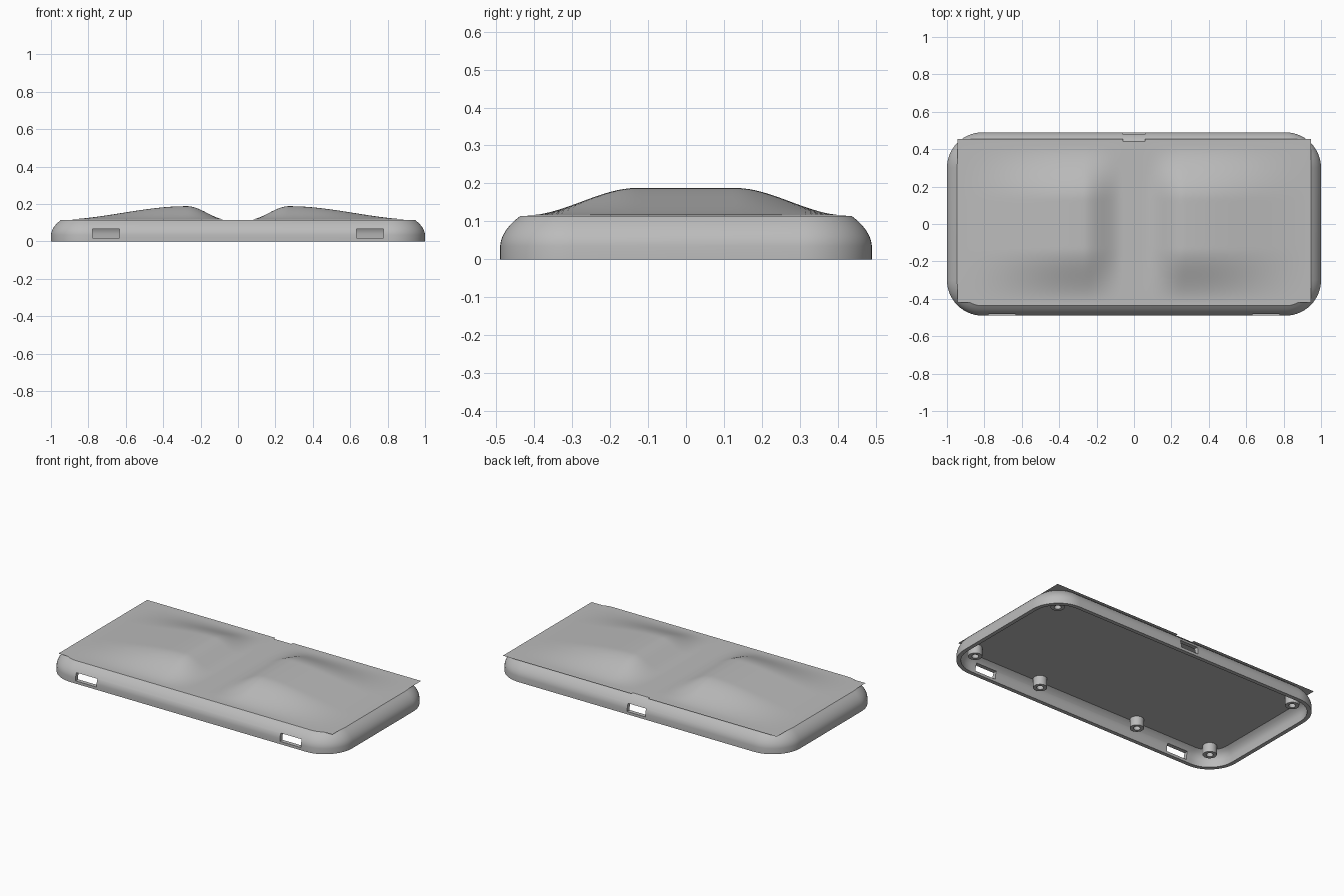
import bpy, bmesh, math

cube = bpy.data.objects.get("Cube")
if cube:
    bpy.data.objects.remove(cube, do_unlink=True)

# One plain grey for every part
grey = bpy.data.materials.new("plain_grey")
grey.use_nodes = True
grey.diffuse_color = (0.5, 0.5, 0.5, 1)
grey.node_tree.nodes["Principled BSDF"].inputs["Base Color"].default_value = (0.5, 0.5, 0.5, 1)


def make_object(name, bm, recalc=True):
    if recalc:
        bmesh.ops.recalc_face_normals(bm, faces=bm.faces)
    mesh = bpy.data.meshes.new(name)
    bm.to_mesh(mesh)
    bm.free()
    mesh.materials.append(grey)
    obj = bpy.data.objects.new(name, mesh)
    bpy.context.collection.objects.link(obj)
    return obj


def select_only(obj):
    bpy.ops.object.select_all(action='DESELECT')
    obj.select_set(True)
    bpy.context.view_layer.objects.active = obj


def smooth(obj):
    select_only(obj)
    bpy.ops.object.shade_smooth_by_angle(angle=math.radians(30))


def loft(name, rings):
    """Skin a list of equal point loops and cap both ends."""
    bm = bmesh.new()
    loops = [[bm.verts.new(p) for p in ring] for ring in rings]
    n = len(loops[0])
    for a, b in zip(loops, loops[1:]):
        for i in range(n):
            j = (i + 1) % n
            bm.faces.new((a[i], a[j], b[j], b[i]))
    bm.faces.new(loops[0])
    bm.faces.new(loops[-1])
    return make_object(name, bm)


def rounded_rect(inset, z, steps=14):
    radius = 0.19 - inset
    points = []
    for corner, (sx, sy) in enumerate([(1, 1), (-1, 1), (-1, -1), (1, -1)]):
        for k in range(steps + 1):
            a = math.radians(90) * (corner + k / steps)
            points.append((sx * 0.81 + radius * math.cos(a),
                           sy * 0.30 + radius * math.sin(a), z))
    return points


def circle(x, y, r, z, n=24):
    return [(x + r * math.cos(math.tau * i / n), y + r * math.sin(math.tau * i / n), z)
            for i in range(n)]


# Hollow case: inner ceiling, inner wall, bottom rim, outer wall, top
profile = [(0.062, 0.092), (0.045, 0.08), (0.032, 0.062), (0.025, 0.04), (0.025, 0),
           (0, 0), (0, 0.035), (0.002, 0.048), (0.007, 0.062), (0.015, 0.076),
           (0.025, 0.089), (0.038, 0.102), (0.053, 0.114)]
case = loft("case_shell", [rounded_rect(i, z) for i, z in profile])

# Latch windows through the front and back walls
for x, y, width in [(-0.705, -0.48, 0.145), (0.705, -0.48, 0.145), (0, 0.48, 0.125)]:
    bm = bmesh.new()
    bmesh.ops.create_cube(bm, size=1)
    bmesh.ops.scale(bm, vec=(width, 0.1, 0.048), verts=bm.verts)
    bmesh.ops.translate(bm, vec=(x, y, 0.041), verts=bm.verts)
    cutter = make_object("window_cutter", bm)
    cutter.hide_render = True
    mod = case.modifiers.new("window", 'BOOLEAN')
    mod.operation = 'DIFFERENCE'
    mod.solver = 'EXACT'
    mod.object = cutter
    select_only(case)
    bpy.ops.object.modifier_apply(modifier=mod.name)
    bpy.data.objects.remove(cutter, do_unlink=True)
smooth(case)


# Contoured top sheet with two raised palm mounds
def ease(t):
    t = max(0, min(1, t))
    return t * t * (3 - 2 * t)


def mound(x, y):
    x, y = abs(x), abs(y)
    across = ease((x - 0.06) / 0.21) if x < 0.28 else ease((0.96 - x) / 0.68)
    return 0.072 * across * ease((0.42 - y) / 0.29)


bm = bmesh.new()
bmesh.ops.create_grid(bm, x_segments=128, y_segments=58, size=0.5)
for v in bm.verts:
    v.co.x *= 1.89
    v.co.y = v.co.y * 0.875 + 0.0175
    v.co.z = 0.116 + mound(v.co.x, v.co.y)
# Small notch at the middle of the back edge
notch = []
for f in bm.faces:
    c = f.calc_center_median()
    if c.y > 0.44 and abs(c.x) < 0.058:
        notch.append(f)
bmesh.ops.delete(bm, geom=notch, context='FACES')
smooth(make_object("contoured_top_sheet", bm, recalc=False))

# Hollow screw posts under the ceiling
posts = [(s * x, y) for s in (-1, 1) for x, y in [(0.865, 0.36), (0.865, -0.365), (0.357, -0.4)]]
for x, y in posts:
    rings = [(0.04, 0.1), (0.04, 0.035), (0.02, 0.035), (0.02, 0.085)]
    smooth(loft("screw_post", [circle(x, y, r, z) for r, z in rings]))
